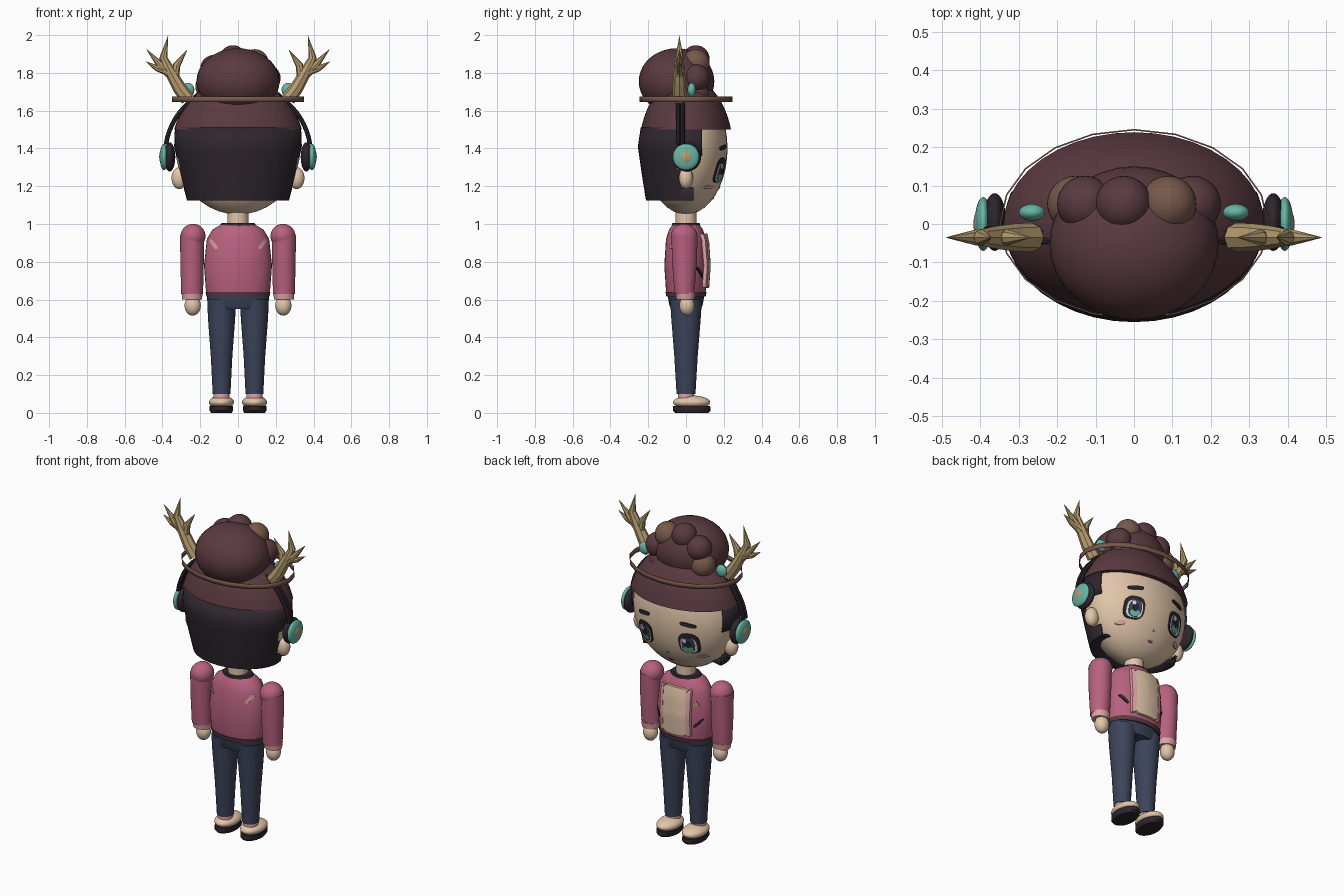
import bpy, bmesh
from math import sin, cos, pi, sqrt, radians
from mathutils import Matrix, Vector

if "Cube" in bpy.data.objects:
    bpy.data.objects.remove(bpy.data.objects["Cube"])


def material(name, code):
    srgb = [int(code[i:i + 2], 16) / 255 for i in (0, 2, 4)]
    col = [((c + 0.055) / 1.055) ** 2.4 for c in srgb] + [1]
    m = bpy.data.materials.new(name)
    m.use_nodes = True
    m.diffuse_color = col
    m.node_tree.nodes["Principled BSDF"].inputs["Base Color"].default_value = col
    return m


SKIN = material("skin", "E2C6AA")
PINK = material("jacket pink", "B8617F")
PALE = material("pale pink", "DFA3A3")
MAROON = material("maroon hair", "5A3A40")
BLACK = material("black hair", "2E262D")
NAVY = material("denim navy", "3C445A")
TEAL = material("teal", "68B5A5")
BROWN = material("brown", "77584A")
TAN = material("antler tan", "B89E70")
WHITE = material("eye white", "EDEAE6")


def finish(name, bm, mat, angle=40, fix=True):
    if fix:
        bmesh.ops.recalc_face_normals(bm, faces=bm.faces)
    me = bpy.data.meshes.new(name)
    bm.to_mesh(me)
    bm.free()
    me.materials.append(mat)
    ob = bpy.data.objects.new(name, me)
    bpy.context.collection.objects.link(ob)
    bpy.ops.object.select_all(action='DESELECT')
    ob.select_set(True)
    bpy.context.view_layer.objects.active = ob
    bpy.ops.object.shade_smooth_by_angle(angle=radians(angle))
    return ob


def ball(name, loc, radii, mat):
    bm = bmesh.new()
    bmesh.ops.create_uvsphere(bm, u_segments=32, v_segments=20, radius=1)
    bmesh.ops.transform(bm, matrix=Matrix.Translation(loc) @ Matrix.Diagonal((*radii, 1)), verts=bm.verts)
    return finish(name, bm, mat)


def skin_rings(bm, rings, cap=True):
    n = len(rings[0])
    for a, b in zip(rings, rings[1:]):
        for i in range(n):
            bm.faces.new((a[i], a[(i + 1) % n], b[(i + 1) % n], b[i]))
    if cap:
        bm.faces.new(rings[0])
        bm.faces.new(rings[-1])


def loft_mesh(rows, cx=0, cy=0, n=32, cap=True):
    # rows of (height, x radius, y radius)
    bm = bmesh.new()
    rings = [[bm.verts.new((cx + rx * cos(2 * pi * i / n), cy + ry * sin(2 * pi * i / n), z))
              for i in range(n)] for z, rx, ry in rows]
    skin_rings(bm, rings, cap)
    return bm


def loft(name, rows, mat, **kw):
    return finish(name, loft_mesh(rows, **kw), mat)


def add_tube(bm, points, radii, n=8):
    pts = [Vector(p) for p in points]
    rings = []
    for i, p in enumerate(pts):
        d = pts[min(i + 1, len(pts) - 1)] - pts[max(i - 1, 0)]
        q = d.to_track_quat('Z', 'Y')
        rings.append([bm.verts.new(p + q @ Vector((radii[i] * cos(2 * pi * k / n), radii[i] * sin(2 * pi * k / n), 0)))
                      for k in range(n)])
    skin_rings(bm, rings)


def head_y(x, z):
    return 0.22 * sqrt(max(0.03, 1 - (x / 0.33) ** 2 - ((z - 1.4) / 0.35) ** 2))


TORSO = [(.62, .163, .1), (.65, .17, .106), (.78, .18, .115), (.92, .165, .106), (.97, .135, .09), (1.0, .085, .07)]


def torso_y(x, z):
    for (z0, a0, b0), (z1, a1, b1) in zip(TORSO, TORSO[1:]):
        if z <= z1:
            break
    t = max(0, min(1, (z - z0) / (z1 - z0)))
    return (b0 + t * (b1 - b0)) * sqrt(max(0.03, 1 - (x / (a0 + t * (a1 - a0))) ** 2))


def plate(name, surf, x, z, rx, rz, mat, lift=0.005, turn=0, power=2, n=28, facing=1):
    # Thin plate that hugs a curved surface, with its rim tucked in
    bm = bmesh.new()
    rings = []
    for s, off in ((.05, lift), (.35, lift), (.7, lift), (1, lift), (1, -0.004)):
        ring = []
        for i in range(n):
            a = 2 * pi * i / n + pi / 2
            k = s / (abs(cos(a)) ** power + abs(sin(a)) ** power) ** (1 / power)
            u, v = rx * k * cos(a), rz * k * sin(a)
            px, pz = x + u * cos(turn) - v * sin(turn), z + u * sin(turn) + v * cos(turn)
            ring.append(bm.verts.new((px, facing * (surf(px, pz) + off), pz)))
        rings.append(ring)
    skin_rings(bm, rings, False)
    bm.faces.new(rings[0])
    bmesh.ops.recalc_face_normals(bm, faces=bm.faces)
    if sum(f.normal.y * f.calc_area() for f in bm.faces) * facing < 0:
        bmesh.ops.reverse_faces(bm, faces=bm.faces)
    return finish(name, bm, mat, fix=False)


# Head, neck and hair
ball("head", (0, 0, 1.4), (.33, .22, .35), SKIN)
loft("neck", [(.96, .055, .055), (1.1, .055, .055)], SKIN)
loft("hair_cap", [(1.38 + .4 * sin(a), .355 * cos(a), .25 * cos(a))
                  for a in (.305 + i * (1.5 - .305) / 12 for i in range(13))], MAROON, n=40)

bm = loft_mesh([(1.14, .19, .13), (1.125, .27, .212), (1.25, .303, .232), (1.41, .338, .255), (1.51, .334, .24)],
               n=40, cap=False)
for co, no in (((0, .085, 0), (0, 1, 0)), ((0, .04, 0), (0, 1, 0)), ((0, -.03, 0), (0, 1, 0)),
               ((0, 0, 1.19), (0, 0, 1)), ((0, 0, 1.36), (0, 0, 1))):
    bmesh.ops.bisect_plane(bm, geom=bm.verts[:] + bm.edges[:] + bm.faces[:], plane_co=co, plane_no=no)


def hairline(z):
    return .085 if z > 1.36 else (-.03 if z > 1.19 else .04)


bmesh.ops.delete(bm, geom=[f for f in bm.faces if f.calc_center_median().y > hairline(f.calc_center_median().z)],
                 context='FACES')
hair = finish("back_hair", bm, BLACK, 25)
thick = hair.modifiers.new("thickness", 'SOLIDIFY')
thick.thickness = 0.012

# Bun with a wreath of curls
ball("hair_bun", (0, -.05, 1.755), (.22, .2, .175), MAROON)
for i in range(8):
    a = radians(100 + 45 * i)
    ball(f"hair_curl_{i + 1}", (.155 * cos(a), .052, 1.75 + .125 * sin(a)), (.073, .073, .073),
         BROWN if i in (2, 7) else MAROON)

# Hoop around the head
hoop = loft("head_hoop", [(1.645, .35, .247), (1.675, .35, .247)], BROWN, n=20, cap=False)
hoop.modifiers.new("thickness", 'SOLIDIFY').thickness = 0.004

# Headphone band
bm = bmesh.new()
for y in (-.042, -.018):
    arc = [radians(8 + 164 * i / 28) for i in range(29)]
    add_tube(bm, [(.385 * cos(a), y, 1.37 + .37 * sin(a)) for a in arc], [.012] * 29)
finish("headphone_band", bm, BLACK)

# Torso and jacket details
loft("jacket", TORSO, PINK)
loft("jacket_hem", [(.615, .167, .104), (.64, .172, .109)], MAROON)
loft("collar", [(.985, .1, .078), (1.004, .088, .072)], BLACK)
plate("shirt_front", torso_y, 0, .805, .085, .145, SKIN, .016, power=7, n=40)
plate("jacket_badge", torso_y, -.125, .86, .02, .02, TAN, n=3)
loft("hips", [(.55, .15, .08), (.57, .16, .088), (.625, .165, .098)], NAVY)

# Nose and mouth
plate("nose", head_y, 0, 1.19, .007, .005, PALE, .004)
plate("mouth", head_y, 0, 1.135, .016, .006, PINK, .004)

for s, side in ((1, "left"), (-1, "right")):
    # Face
    ball(side + "_ear", (s * .31, 0, 1.243), (.042, .037, .058), SKIN)
    plate(side + "_eye_outline", head_y, s * .148, 1.285, .058, .066, BLACK, .004, power=3)
    plate(side + "_eye_white", head_y, s * .148, 1.275, .045, .05, WHITE, .006, power=3)
    plate(side + "_iris", head_y, s * .146, 1.278, .036, .049, NAVY, .008, power=2.5)
    plate(side + "_iris_glow", head_y, s * .146, 1.25, .028, .02, TEAL, .0095)
    plate(side + "_pupil", head_y, s * .146, 1.282, .016, .022, BLACK, .011)
    plate(side + "_eye_shine", head_y, s * .146 + .015, 1.305, .011, .013, WHITE, .0125)
    plate(side + "_eyebrow", head_y, s * .15, 1.405, .045, .011, BLACK, .006, turn=-s * .15, power=4)
    plate(side + "_cheek", head_y, s * .2, 1.195, .026, .011, PALE, .005)

    # Headphone cups
    ball(side + "_ear_cushion", (s * .362, .005, 1.355), (.03, .075, .077), BLACK)
    ball(side + "_ear_cup", (s * .392, 0, 1.355), (.022, .07, .07), TEAL)
    ball(side + "_cup_centre", (s * .409, 0, 1.355), (.008, .03, .03), TAN)

    # Antlers with a bead at the root
    bm = bmesh.new()
    for path, radii in (
            ([(.265, 1.66), (.31, 1.72), (.355, 1.8), (.395, 1.88), (.37, 2.0)], [.038, .036, .03, .022, .001]),
            ([(.335, 1.77), (.325, 1.84), (.27, 1.92)], [.024, .02, .001]),
            ([(.345, 1.78), (.41, 1.84), (.485, 1.925)], [.026, .021, .001]),
            ([(.385, 1.81), (.43, 1.825), (.487, 1.86)], [.02, .016, .001])):
        add_tube(bm, [(s * x, -.035, z) for x, z in path], radii)
    finish(side + "_antler", bm, TAN, 30)
    ball(side + "_bead", (s * .265, .03, 1.71), (.034, .022, .037), TEAL)

    # Arms
    ball(side + "_shoulder", (s * .238, -.01, .935), (.066, .07, .066), PINK)
    loft(side + "_sleeve", [(.63, .058, .052), (.8, .062, .066), (.94, .064, .069)], PINK, cx=s * .243, cy=-.008)
    loft(side + "_cuff", [(.6, .052, .047), (.637, .056, .052)], PALE, cx=s * .243, cy=-.003)
    ball(side + "_hand", (s * .24, .005, .568), (.043, .04, .053), SKIN)

    # Jacket trim, pocket slits and back flashes
    plate(side + "_lapel_trim", torso_y, s * .09, .805, .012, .142, PALE, .018, power=6)
    plate(side + "_pocket_slit", torso_y, s * .135, .745, .007, .034, BLACK, turn=-s * .7, power=4)
    plate(side + "_back_flash", torso_y, s * .13, .893, .01, .03, PALE, turn=-s * .65, power=4, facing=-1)

    # Legs and shoes
    loft(side + "_leg", [(.1, .047, .05), (.3, .057, .062), (.5, .072, .078), (.6, .076, .084)], NAVY, cx=s * .087)
    loft(side + "_sock", [(.06, .043, .043), (.112, .043, .043)], PALE, cx=s * .087)
    ball(side + "_shoe", (s * .088, .03, .056), (.066, .098, .036), SKIN)
    loft(side + "_sole", [(0, .055, .088), (.012, .062, .1), (.036, .062, .098)], BLACK, cx=s * .088, cy=.03)
